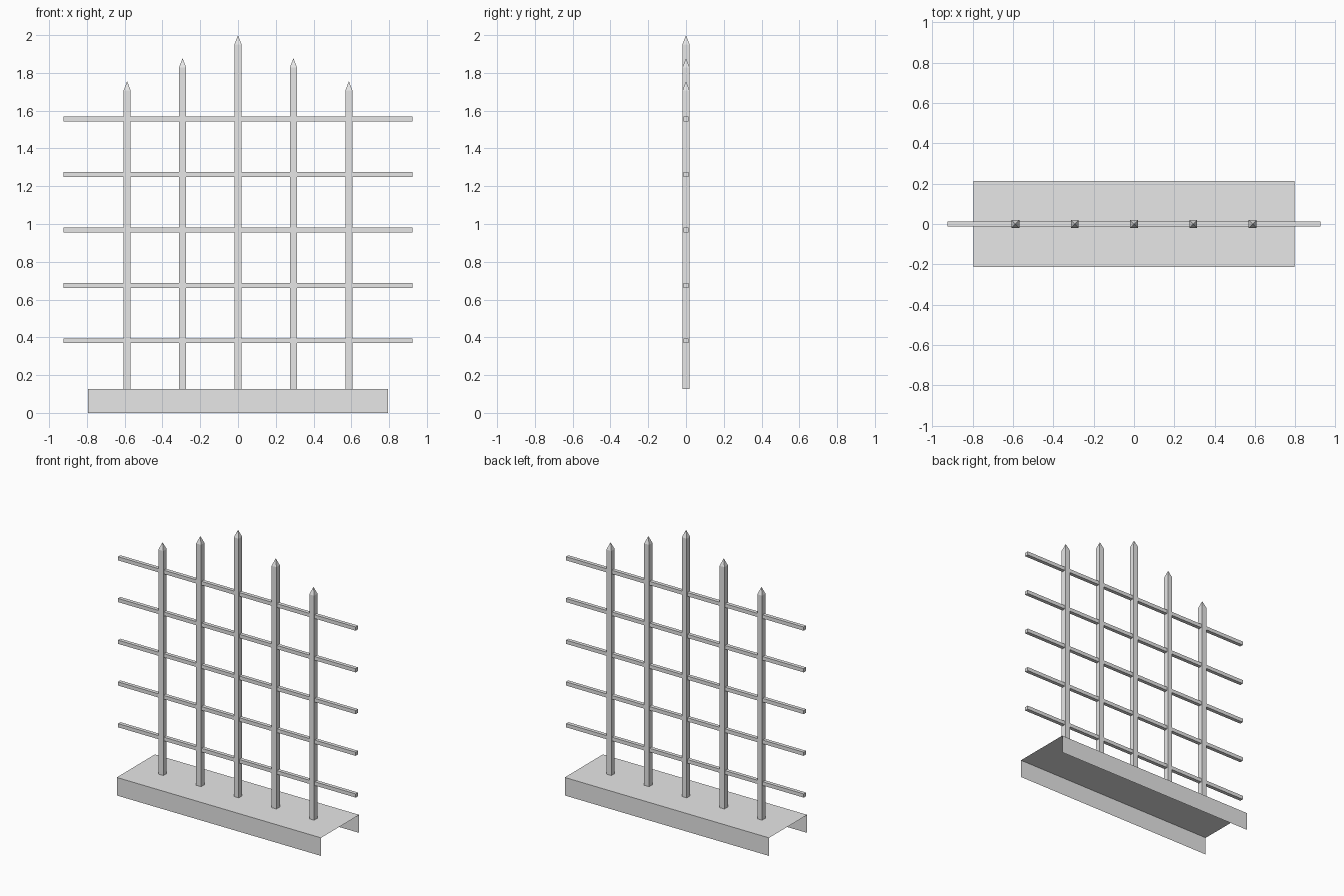
import bpy
import bmesh
from mathutils import Matrix, Vector

cube = bpy.data.objects.get("Cube")
if cube:
    bpy.data.objects.remove(cube, do_unlink=True)

grey = bpy.data.materials.new("plain_grey")
grey.use_nodes = True
grey.diffuse_color = (0.8, 0.8, 0.8, 1)
grey.node_tree.nodes["Principled BSDF"].inputs["Base Color"].default_value = (0.8, 0.8, 0.8, 1)

BASE_TOP = 0.127
SPACING = 0.2935


def finish(name, bm):
    mesh = bpy.data.meshes.new(name)
    bm.to_mesh(mesh)
    bm.free()
    mesh.materials.append(grey)
    obj = bpy.data.objects.new(name, mesh)
    bpy.context.collection.objects.link(obj)
    return obj


def box(bm, center, size):
    matrix = Matrix.Translation(center) @ Matrix.Diagonal((*size, 1))
    return bmesh.ops.create_cube(bm, size=1, matrix=matrix)["verts"]


# Base: thin folded sheet, open at both ends and underneath
def make_base(half_x=0.795, half_y=0.212):
    bm = bmesh.new()
    verts = box(bm, (0, 0, BASE_TOP / 2), (2 * half_x, 2 * half_y, BASE_TOP))
    bm.normal_update()
    opened = [f for f in bm.faces if abs(f.normal.x) > 0.5 or f.normal.z < -0.5]
    bmesh.ops.delete(bm, geom=opened, context="FACES")
    finish("base_channel", bm)


# Post: square bar whose top face is drawn up to a point
def make_post(name, x, top, width=0.038, tip=0.05):
    bm = bmesh.new()
    shoulder = top - tip
    box(bm, (x, 0, (BASE_TOP + shoulder) / 2), (width, width, shoulder - BASE_TOP))
    bm.normal_update()
    cap = next(f for f in bm.faces if f.normal.z > 0.5)
    peak = bmesh.ops.poke(bm, faces=[cap])["verts"][0]
    peak.co = Vector((x, 0, top))
    finish(name, bm)


# Rail: slim square bar running through all the posts
def make_rail(name, z, length=1.85, width=0.026):
    bm = bmesh.new()
    box(bm, (0, 0, z), (length, width, width))
    finish(name, bm)


make_base()

for i in range(-2, 3):
    make_post(f"post_{i + 3}", i * SPACING, 2 - 0.122 * abs(i))

for i in range(5):
    make_rail(f"rail_{i + 1}", 0.382 + i * SPACING)
